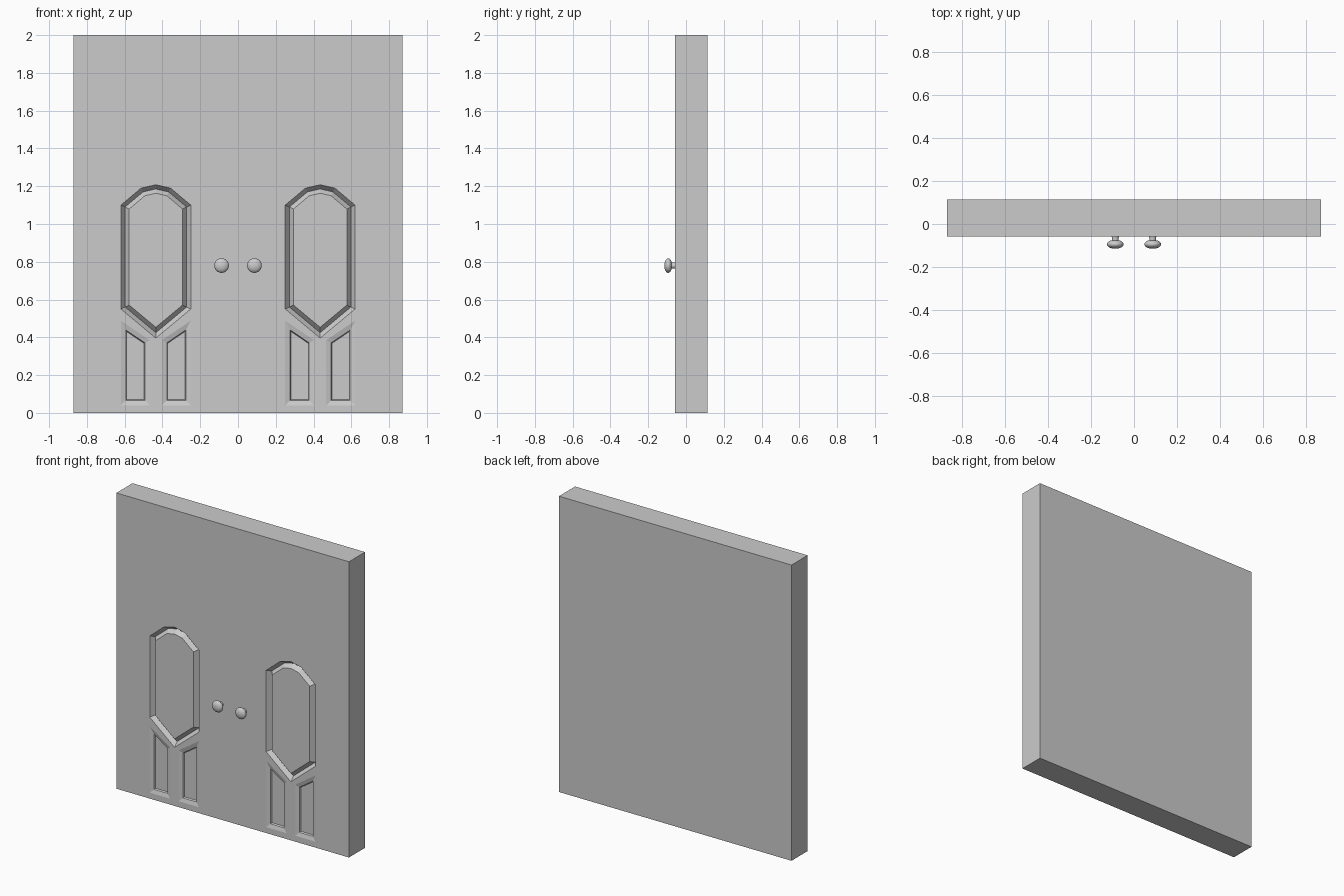
import bpy, bmesh, math
from mathutils import Vector

if "Cube" in bpy.data.objects:
    bpy.data.objects.remove(bpy.data.objects["Cube"])

FRONT, BACK = -0.057, 0.115
HALF_W, HEIGHT = 0.87, 2.0
DOOR_X = 0.435


def inset(pts, d):
    """Mitred inward offset of a counter-clockwise outline."""
    out, n = [], len(pts)
    for i in range(n):
        a, b, c = (Vector(pts[(i + k) % n]) for k in (-1, 0, 1))
        e1, e2 = (b - a).normalized(), (c - b).normalized()
        n1, n2 = Vector((-e1.y, e1.x)), Vector((-e2.y, e2.x))
        out.append(tuple(b + (n1 + n2) * d / (1 + n1.dot(n2))))
    return out


def ring(bm, pts, y):
    return [bm.verts.new((x, y, z)) for x, z in pts]


def loop_edges(bm, vs):
    return [bm.edges.new((vs[i - 1], vs[i])) for i in range(len(vs))]


def bridge(bm, a, b):
    for i in range(len(a)):
        bm.faces.new((a[i - 1], a[i], b[i], b[i - 1]))


def flip(pts):
    return [(-x, z) for x, z in reversed(pts)]


def shift(pts, dx):
    return [(x + dx, z) for x, z in pts]


# Outlines about one door's centre line
window = [(0, 0.396), (0.185, 0.55), (0.185, 1.10), (0.078, 1.19), (0, 1.208),
          (-0.078, 1.19), (-0.185, 1.10), (-0.185, 0.55)]
panel = [(0.032, 0.04), (0.185, 0.04), (0.185, 0.488), (0.032, 0.385)]
# Moulding sections: (inset, depth)
groove = [(0.022, 0.03), (0.044, 0.0)]
sunk = [(0.026, 0.008), (0.031, 0.018), (0.036, 0.018)]

# Door slab with moulded front
bm = bmesh.new()
rect = [(-HALF_W, 0), (HALF_W, 0), (HALF_W, HEIGHT), (-HALF_W, HEIGHT)]
front, back = ring(bm, rect, FRONT), ring(bm, rect, BACK)
fill = loop_edges(bm, front)
mouldings = []
for side in (-1, 1):
    for outline, section in ((window, groove), (panel, sunk), (flip(panel), sunk)):
        pts = shift(outline, side * DOOR_X)
        outer = ring(bm, pts, FRONT)
        fill += loop_edges(bm, outer)
        mouldings.append((pts, section, outer))
bmesh.ops.triangle_fill(bm, edges=fill, use_beauty=True, normal=(0, -1, 0))
for pts, section, outer in mouldings:
    for d, depth in section:
        inner = ring(bm, inset(pts, d), FRONT + depth)
        bridge(bm, outer, inner)
        outer = inner
    bm.faces.new(outer)
bridge(bm, front, back)
bm.faces.new(back)
bmesh.ops.recalc_face_normals(bm, faces=bm.faces)
mesh = bpy.data.meshes.new("double_door")
bm.to_mesh(mesh)
bm.free()
bpy.context.collection.objects.link(bpy.data.objects.new("double_door", mesh))


# Round knobs, turned from a profile of (radius, distance from door)
def knob(name, x):
    prof = [(0.018, -0.004), (0.016, 0.006), (0.016, 0.02)]
    for i in range(1, 8):
        t = math.pi * (1 - (i + 0.6) / 8.6)
        prof.append((0.039 * math.sin(t), 0.037 + 0.021 * math.cos(t)))
    prof.append((0, 0.058))
    bm = bmesh.new()
    vs = [bm.verts.new((x + r, FRONT - d, 0.78)) for r, d in prof]
    es = [bm.edges.new(p) for p in zip(vs, vs[1:])]
    bmesh.ops.spin(bm, geom=vs + es, cent=(x, 0, 0.78), axis=(0, 1, 0),
                   angle=2 * math.pi, steps=24, use_duplicate=False)
    bmesh.ops.remove_doubles(bm, verts=bm.verts, dist=1e-5)
    bmesh.ops.holes_fill(bm, edges=bm.edges, sides=0)
    bmesh.ops.recalc_face_normals(bm, faces=bm.faces)
    me = bpy.data.meshes.new(name)
    bm.to_mesh(me)
    bm.free()
    ob = bpy.data.objects.new(name, me)
    bpy.context.collection.objects.link(ob)
    bpy.ops.object.select_all(action='DESELECT')
    ob.select_set(True)
    bpy.context.view_layer.objects.active = ob
    bpy.ops.object.shade_smooth_by_angle(angle=math.radians(40))


knob("left_knob", -0.087)
knob("right_knob", 0.087)
